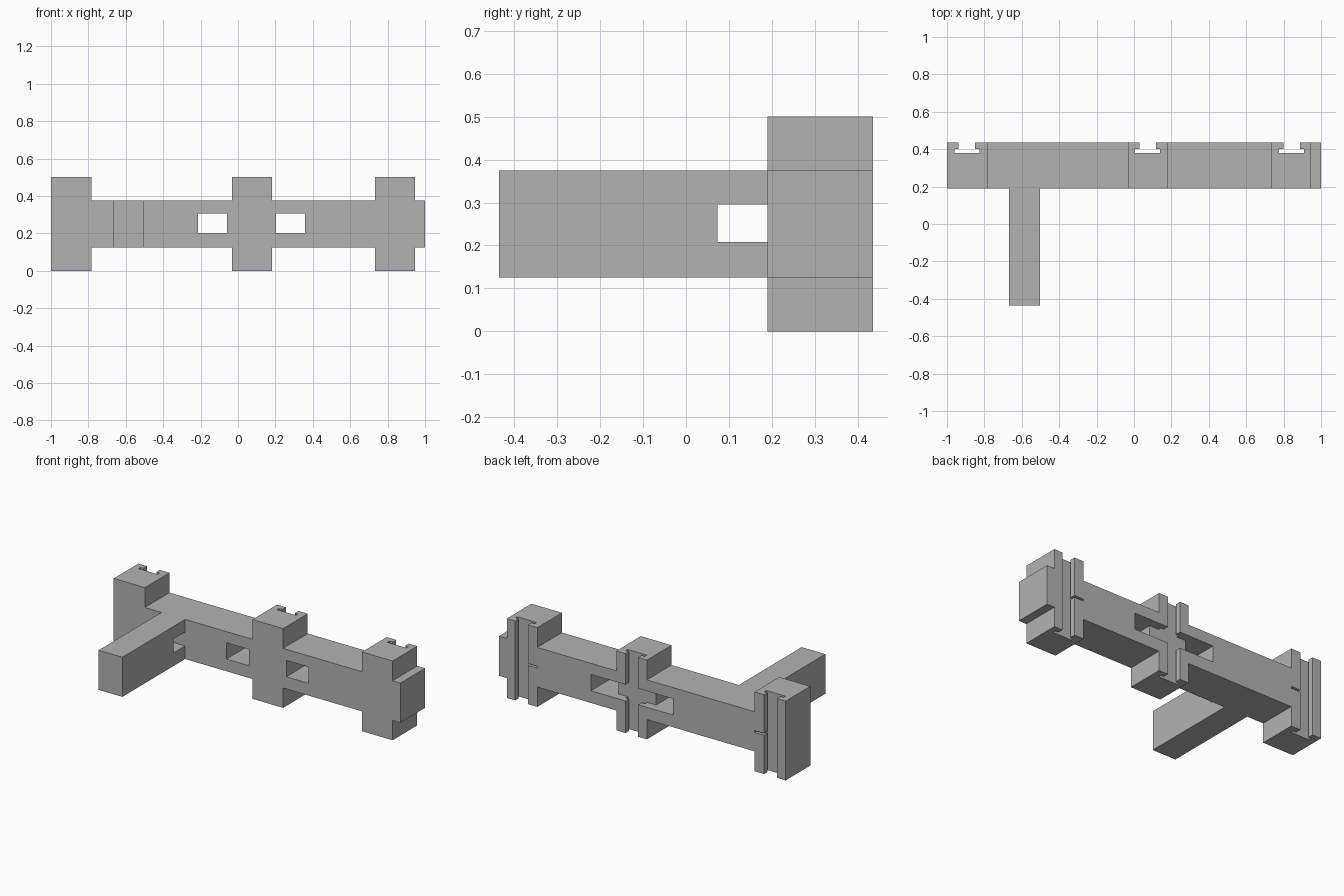
import bpy
import bmesh

cube = bpy.data.objects.get("Cube")
if cube:
    bpy.data.objects.remove(cube, do_unlink=True)

grey = bpy.data.materials.new("plain grey")
grey.use_nodes = True
colour = (0.45, 0.45, 0.45, 1)
grey.diffuse_color = colour
grey.node_tree.nodes["Principled BSDF"].inputs["Base Color"].default_value = colour


def extrude(name, points, offset):
    """Closed solid made by sweeping a flat outline along an offset."""
    bm = bmesh.new()
    face = bm.faces.new([bm.verts.new(p) for p in points])
    swept = bmesh.ops.extrude_face_region(bm, geom=[face])["geom"]
    verts = [g for g in swept if isinstance(g, bmesh.types.BMVert)]
    bmesh.ops.translate(bm, verts=verts, vec=offset)
    bmesh.ops.recalc_face_normals(bm, faces=bm.faces)
    mesh = bpy.data.meshes.new(name)
    bm.to_mesh(mesh)
    bm.free()
    mesh.materials.append(grey)
    obj = bpy.data.objects.new(name, mesh)
    bpy.context.collection.objects.link(obj)
    return obj


def cut(target, x, y, z):
    """Subtract a box, given as ranges, from the target."""
    outline = [(x[0], y[0], z[0]), (x[1], y[0], z[0]),
               (x[1], y[0], z[1]), (x[0], y[0], z[1])]
    cutter = extrude("cutter", outline, (0, y[1] - y[0], 0))
    cutter.hide_render = True
    mod = target.modifiers.new("cut", "BOOLEAN")
    mod.operation = "DIFFERENCE"
    mod.solver = "EXACT"
    mod.object = cutter
    bpy.context.view_layer.update()
    graph = bpy.context.evaluated_depsgraph_get()
    mesh = bpy.data.meshes.new_from_object(target.evaluated_get(graph))
    target.modifiers.clear()
    target.data = mesh
    bpy.data.objects.remove(cutter, do_unlink=True)


front, back = 0.19, 0.435
bottom, top, height = 0.125, 0.375, 0.5
lip, groove = 0.4, 0.38          # depths of slot neck and undercut
columns = [(-1, -0.783), (-0.032, 0.182), (0.733, 0.946)]
slots = [-0.894, 0.073, 0.843]   # slot centre lines

# Wall: beam and three columns as one outline
upper, lower = [], []
for a, b in columns:
    if a > -1:
        upper.append((a, top))
        lower.append((a, bottom))
    upper += [(a, height), (b, height), (b, top)]
    lower += [(a, 0), (b, 0), (b, bottom)]
upper.append((1, top))
lower.append((1, bottom))
outline = [(x, front, z) for x, z in upper + lower[::-1]]
wall = extrude("wall", outline, (0, back - front, 0))

# Windows either side of the middle column
sill, head = 0.202, 0.305
windows = [(-0.213, -0.058), (0.204, 0.358)]
for span in windows:
    cut(wall, span, (0, 1), (sill, head))

# Undercut slots up the back of every column
for x in slots:
    cut(wall, (x - 0.044, x + 0.044), (lip - 0.01, 1), (-1, 1))
    cut(wall, (x - 0.067, x + 0.067), (groove, lip), (-1, 1))

# Horizontal channel joining the two windows behind the middle column
cut(wall, (-0.1, 0.25), (groove, 1), (sill, head))

# Thin slits on the inner side of the end columns
for span in [(slots[0], columns[0][1]), (columns[2][0], slots[2])]:
    cut(wall, span, (lip, 1), (0.244, 0.256))

# Side arm with a notch where it meets the wall
notch, low, high = 0.073, 0.208, 0.295
profile = [(-0.435, bottom), (front, bottom), (front, low), (notch, low),
           (notch, high), (front, high), (front, top), (-0.435, top)]
extrude("side_arm", [(-0.667, y, z) for y, z in profile], (0.165, 0, 0))
